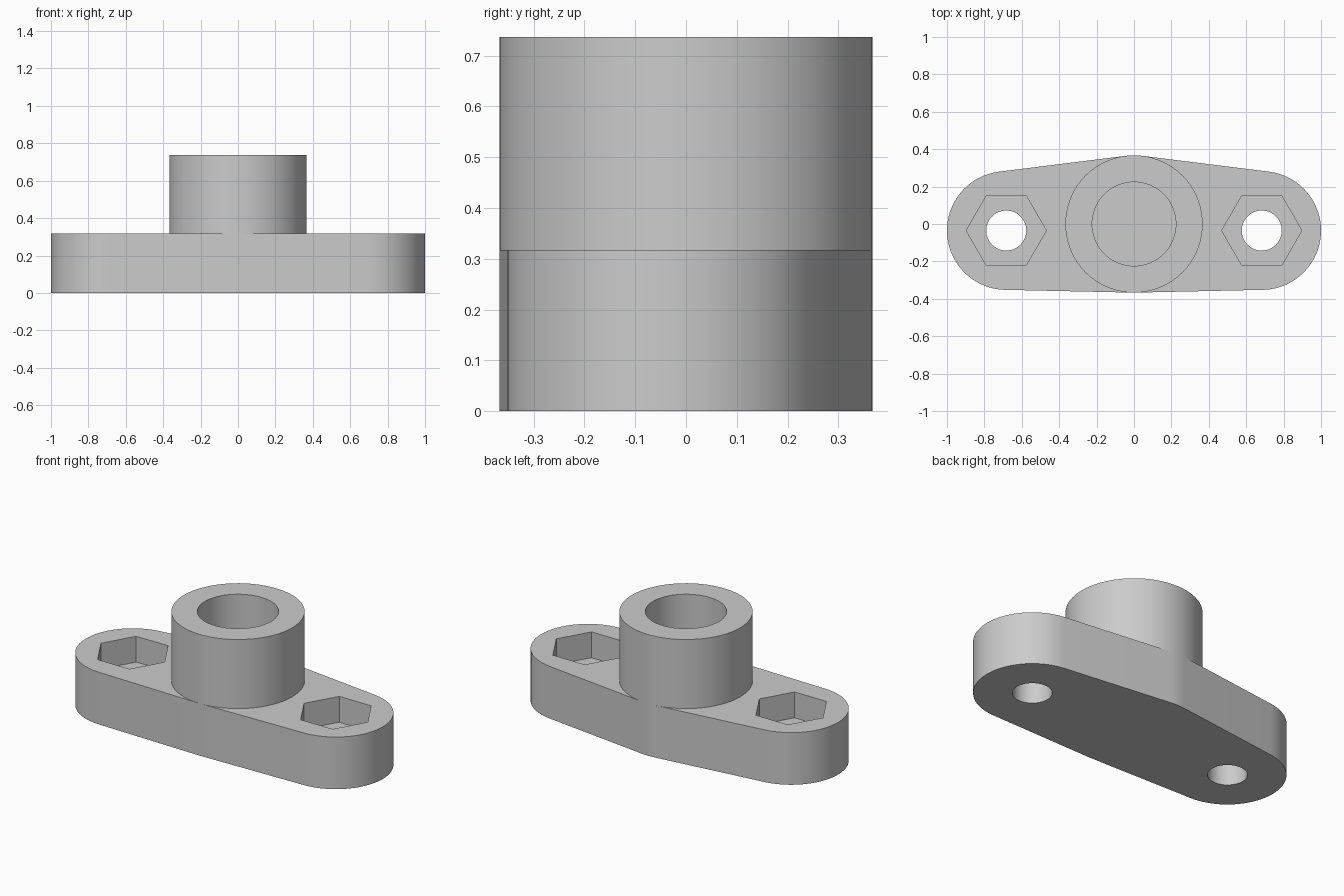
import bpy, bmesh
from math import atan2, acos, hypot, pi, cos, sin, radians

cube = bpy.data.objects.get("Cube")
if cube:
    bpy.data.objects.remove(cube, do_unlink=True)

PLATE_H, HUB_H, POCKET_Z = 0.317, 0.737, 0.16
HUB_R, BORE_R = 0.367, 0.224
EAR_X, EAR_Y, EAR_R = 0.683, -0.035, 0.317
HOLE_R, HEX_R = 0.107, 0.214

grey = bpy.data.materials.new("light grey")
grey.use_nodes = True
colour = (0.6, 0.6, 0.6, 1)
grey.diffuse_color = colour
grey.node_tree.nodes["Principled BSDF"].inputs["Base Color"].default_value = colour


def arc(x, y, r, a0, a1, n):
    return [(x + r * cos(a0 + (a1 - a0) * i / n), y + r * sin(a0 + (a1 - a0) * i / n))
            for i in range(n + 1)]


def circle(x, y, r, n):
    return arc(x, y, r, 0, 2 * pi, n)[:-1]


def make_object(name, bm):
    bmesh.ops.recalc_face_normals(bm, faces=bm.faces)
    mesh = bpy.data.meshes.new(name)
    bm.to_mesh(mesh)
    bm.free()
    mesh.materials.append(grey)
    obj = bpy.data.objects.new(name, mesh)
    bpy.context.collection.objects.link(obj)
    return obj


def prism(name, outline, z0, z1):
    bm = bmesh.new()
    base = bm.faces.new([bm.verts.new((x, y, z0)) for x, y in outline])
    top = bmesh.ops.extrude_face_region(bm, geom=[base], use_keep_orig=True)["geom"]
    verts = [v for v in top if isinstance(v, bmesh.types.BMVert)]
    bmesh.ops.translate(bm, verts=verts, vec=(0, 0, z1 - z0))
    return make_object(name, bm)


def activate(obj):
    bpy.ops.object.select_all(action="DESELECT")
    obj.select_set(True)
    bpy.context.view_layer.objects.active = obj


def cut(target, cutter):
    mod = target.modifiers.new("cut", "BOOLEAN")
    mod.operation, mod.solver, mod.object = "DIFFERENCE", "EXACT", cutter
    activate(target)
    bpy.ops.object.modifier_apply(modifier=mod.name)
    bpy.data.objects.remove(cutter, do_unlink=True)


# Flange plate: two round ears joined to the hub circle by tangent lines
lean = atan2(EAR_Y, EAR_X)
spread = acos((HUB_R - EAR_R) / hypot(EAR_X, EAR_Y))
low, high = lean - spread, lean + spread
outline = (arc(EAR_X, EAR_Y, EAR_R, low, high, 48)
           + arc(0, 0, HUB_R, high, pi - high, 6)
           + arc(-EAR_X, EAR_Y, EAR_R, pi - high, pi - low, 48)
           + arc(0, 0, HUB_R, pi - low, 2 * pi + low, 2))
plate = prism("flange_plate", outline, 0, PLATE_H)

# Bolt holes, hexagonal nut pockets and the blind end of the bore
for side in (-1, 1):
    cut(plate, prism("hole_cutter", circle(side * EAR_X, EAR_Y, HOLE_R, 48), -0.1, 0.5))
    cut(plate, prism("pocket_cutter", circle(side * EAR_X, EAR_Y, HEX_R, 6), POCKET_Z, 0.5))
cut(plate, prism("bore_cutter", circle(0, 0, BORE_R, 96), POCKET_Z, 0.5))

# Hub: open-ended tube standing on the plate
bm = bmesh.new()
rings = [[bm.verts.new((x, y, z)) for x, y in circle(0, 0, r, 96)]
         for r, z in ((HUB_R, PLATE_H), (HUB_R, HUB_H), (BORE_R, HUB_H), (BORE_R, PLATE_H))]
for a, b in zip(rings, rings[1:]):
    for i in range(len(a)):
        j = (i + 1) % len(a)
        bm.faces.new((a[i], a[j], b[j], b[i]))
hub = make_object("hub_tube", bm)

# Smooth round walls, crisp rims
for obj in (plate, hub):
    activate(obj)
    bpy.ops.object.shade_smooth_by_angle(angle=radians(30))
